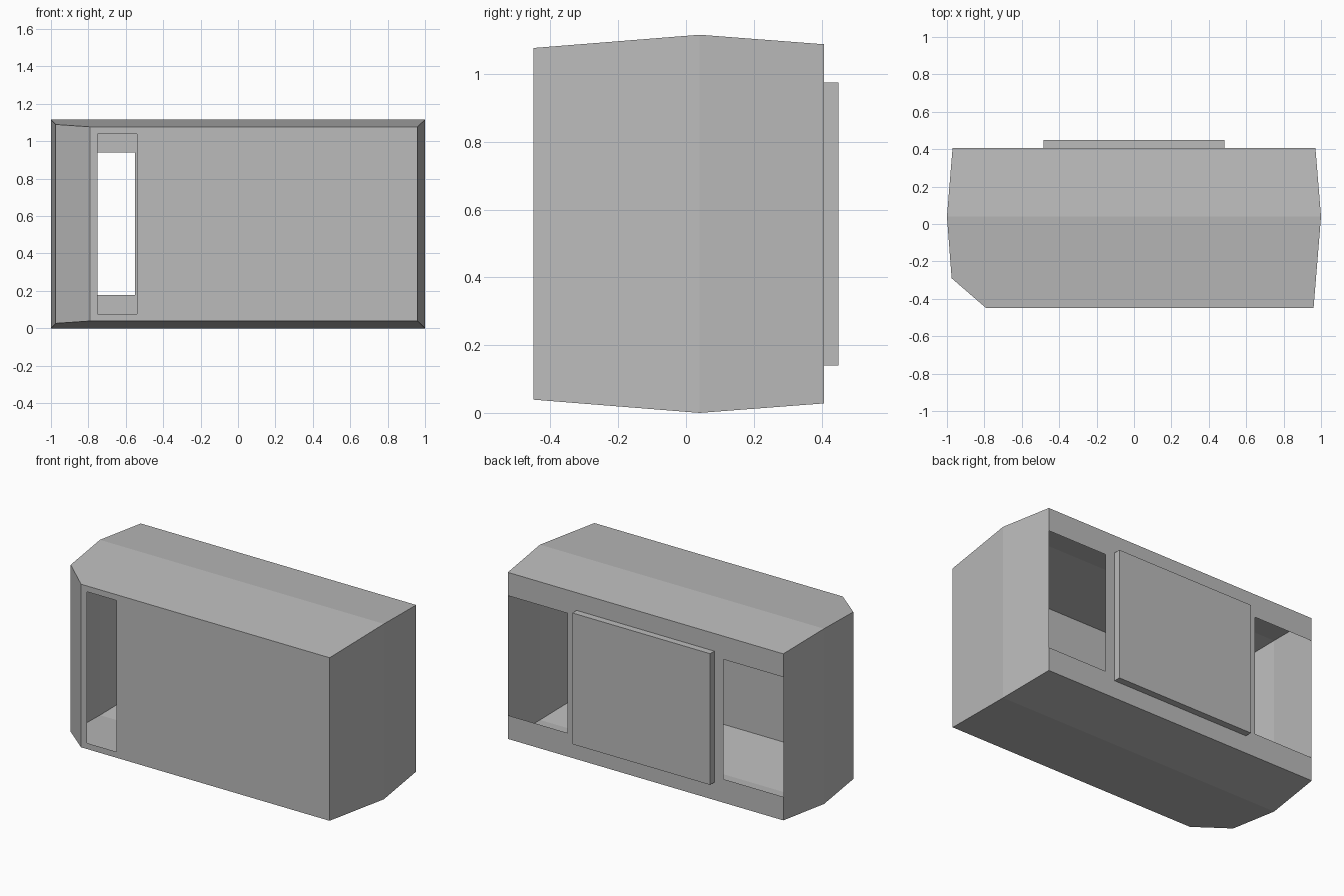
import bpy
import bmesh

default = bpy.data.objects.get("Cube")
if default:
    bpy.data.objects.remove(default, do_unlink=True)

# Single grey finish
grey = bpy.data.materials.new("plain grey")
grey.use_nodes = True
colour = (0.5, 0.5, 0.5, 1)
grey.diffuse_color = colour
grey.node_tree.nodes["Principled BSDF"].inputs["Base Color"].default_value = colour

FRONT, MID, BACK = -0.45, 0.04, 0.407
HEIGHT = 1.116


def inset(y):
    """How far floor and roof slope inwards at depth y."""
    if y < MID:
        return 0.039 * (MID - y) / (MID - FRONT)
    return 0.028 * (y - MID) / (BACK - MID)


def low(x, y):
    return (x, y, inset(y))


def high(x, y):
    return (x, y, HEIGHT - inset(y))


def make_part(name, polygons, closed=False):
    bm = bmesh.new()
    for points in polygons:
        bm.faces.new([bm.verts.new(p) for p in points])
    bmesh.ops.remove_doubles(bm, verts=bm.verts, dist=0.0005)
    if closed:
        bmesh.ops.recalc_face_normals(bm, faces=bm.faces)
    mesh = bpy.data.meshes.new(name)
    bm.to_mesh(mesh)
    bm.free()
    mesh.materials.append(grey)
    obj = bpy.data.objects.new(name, mesh)
    bpy.context.collection.objects.link(obj)
    return obj


def wall_cells(y, xs, zs, openings, facing):
    """Flat wall split into cells, leaving out the open ones."""
    cells = []
    for i in range(len(xs) - 1):
        for k in range(len(zs) - 1):
            if (i, k) in openings:
                continue
            a, b, c, d = xs[i], xs[i + 1], zs[k], zs[k + 1]
            quad = [(a, y, c), (b, y, c), (b, y, d), (a, y, d)]
            cells.append(quad if facing < 0 else quad[::-1])
    return cells


# Plan outline of the two ends, with the cut corner at the front
right_end = [(-0.97, BACK), (-1, MID), (-0.975, -0.29), (-0.79, FRONT)]
left_end = [(0.96, FRONT), (1, MID), (0.97, BACK)]

# Thin hollow shell: end walls
shell = []
for end in (right_end, left_end):
    for p, q in zip(end, end[1:]):
        shell.append([low(*p), low(*q), high(*q), high(*p)])

# Roof and floor, each folded along the middle
for outline in (right_end[1:] + left_end[:2],
                [right_end[0], right_end[1], left_end[1], left_end[2]]):
    shell.append([high(*p) for p in outline])
    shell.append([low(*p) for p in reversed(outline)])

# Front wall with a tall doorway
f = inset(FRONT)
shell += wall_cells(FRONT, [-0.79, -0.75, -0.54, 0.96],
                    [f, 0.077, 1.04, HEIGHT - f], {(1, 1)}, -1)

# Back wall with an opening at each end
b = inset(BACK)
shell += wall_cells(BACK, [-0.97, -0.55, 0.55, 0.97],
                    [b, 0.178, 0.94, HEIGHT - b], {(0, 1), (2, 1)}, 1)
make_part("hollow_shell", shell)

# Raised panel on the back
bpy.ops.mesh.primitive_cube_add(size=1, location=(0, (BACK + 0.45) / 2, 0.558))
panel = bpy.context.object
panel.name = "back_panel"
panel.scale = (0.97, 0.45 - BACK, 0.835)
panel.data.materials.append(grey)
